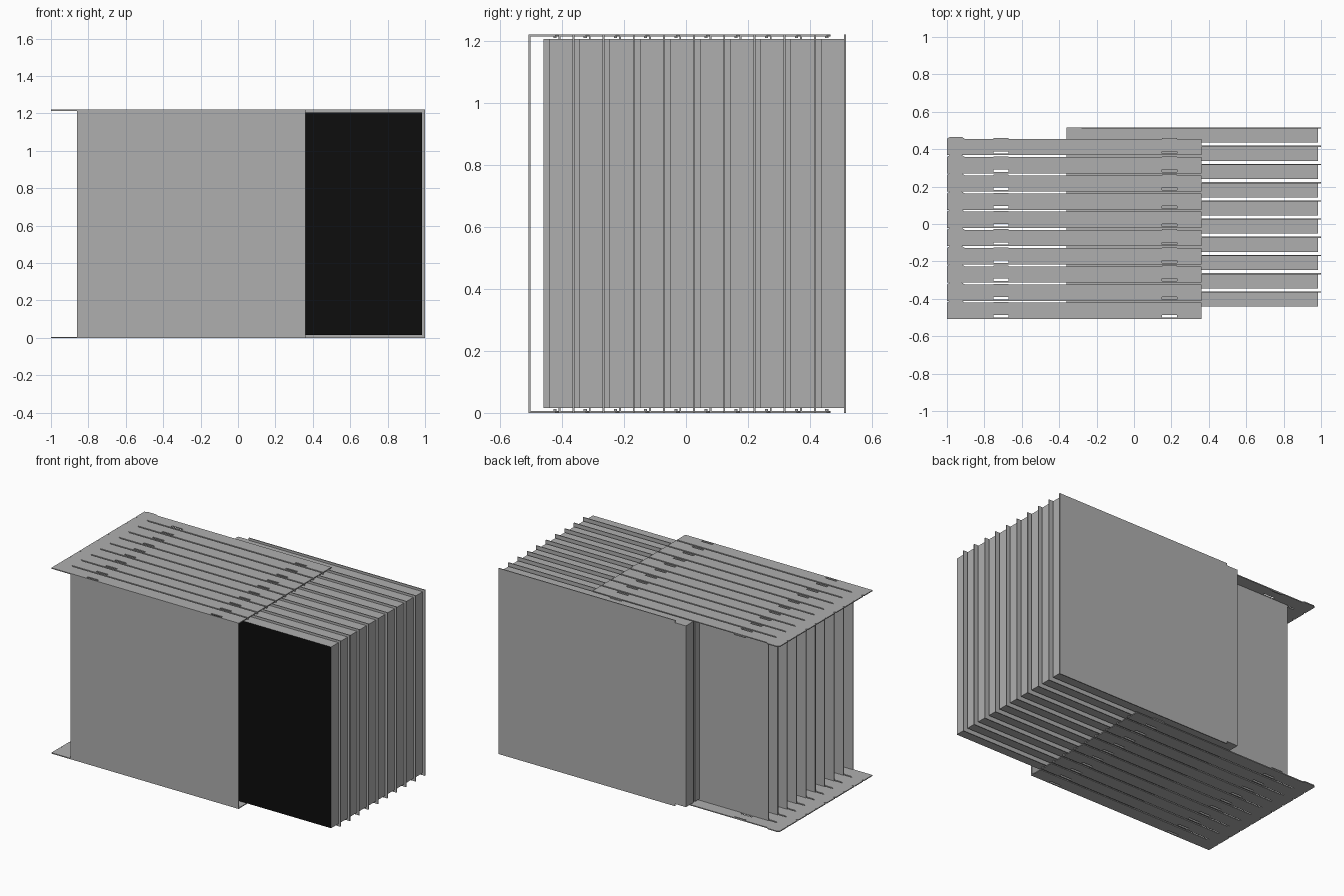
import bpy, bmesh

cube = bpy.data.objects.get("Cube")
if cube:
    bpy.data.objects.remove(cube, do_unlink=True)

ROWS, PITCH, H, T = 10, 0.0973, 1.22, 0.006


def material(name, value):
    m = bpy.data.materials.new(name)
    m.use_nodes = True
    color = (value, value, value, 1)
    m.diffuse_color = color
    m.node_tree.nodes["Principled BSDF"].inputs["Base Color"].default_value = color
    return m


grey = material("light grey metal", 0.43)
black = material("black panel", 0.004)


def finish(name, bm, mats):
    bmesh.ops.recalc_face_normals(bm, faces=bm.faces)
    mesh = bpy.data.meshes.new(name)
    bm.to_mesh(mesh)
    bm.free()
    for m in mats:
        mesh.materials.append(m)
    ob = bpy.data.objects.new(name, mesh)
    bpy.context.collection.objects.link(ob)
    return ob


def add_box(bm, x, y, z):
    made = bmesh.ops.create_cube(bm, size=1)["verts"]
    for v in made:
        for i, (lo, hi) in enumerate((x, y, z)):
            v.co[i] = lo if v.co[i] < 0 else hi
    return made


def prism(bm, outline, z0, z1):
    low = bm.faces.new([bm.verts.new((x, y, z0)) for x, y in outline])
    top = bmesh.ops.extrude_face_region(bm, geom=[low])["geom"]
    for v in top:
        if isinstance(v, bmesh.types.BMVert):
            v.co.z = z1
    if low.is_valid is False:
        return


def add_flange(bm, y0, z0):
    # slotted strip: grid of cells, skipping the slots
    xs = [-1, -0.905, -0.75, -0.67, 0.15, 0.23, 0.36]
    ys = [0, 0.008, 0.021, 0.0875, 0.0975]
    verts = {}

    def corner(i, j):
        if (i, j) not in verts:
            x = xs[i]
            if j == 4:  # chamfer the locating tab
                x += 0.015 if i == 0 else -0.015
            verts[i, j] = bm.verts.new((x, y0 + ys[j], z0))
        return verts[i, j]

    faces = []
    for i in range(6):
        for j in range(4):
            if (j == 1 and i in (2, 4)) or (j == 3 and i > 0):
                continue
            faces.append(bm.faces.new([corner(i, j), corner(i + 1, j),
                                       corner(i + 1, j + 1), corner(i, j + 1)]))
    copied = bmesh.ops.extrude_face_region(bm, geom=faces, use_keep_orig=True)["geom"]
    for v in copied:
        if isinstance(v, bmesh.types.BMVert):
            v.co.z += T


for row in range(ROWS):
    # sleeve: thin front sheet with slotted flanges above and below
    y = -0.508 + row * PITCH
    bm = bmesh.new()
    add_box(bm, (-0.86, 0.36), (y, y + T), (T, H - T))
    for z in (0, H - T):
        add_flange(bm, y, z)
    # pressed tongues on the inner side of the flanges
    for x in (-0.75, 0.15):
        for z in (T, H - 2 * T):
            add_box(bm, (x, x + 0.08), (y + 0.081, y + 0.091), (z, z + T))
    finish(f"sleeve_{row + 1}", bm, [grey])

    # sliding panel: body, hooked end strip
    back = -0.366 + row * PITCH
    bm = bmesh.new()
    add_box(bm, (-0.36, 0.985), (back - 0.075, back), (0.015, H - 0.015))
    bm.normal_update()
    bmesh.ops.recalc_face_normals(bm, faces=bm.faces)
    for f in bm.faces:
        f.material_index = 1 if f.normal.y < -0.9 else 0
    add_box(bm, (-0.352, -0.335), (back - 0.094, back - 0.075), (0.015, H - 0.015))
    finish(f"panel_body_{row + 1}", bm, [grey, black])

    # back sheet, reduced in height at its inner end
    bm = bmesh.new()
    add_box(bm, (-0.28, 1.0), (back, back + T), (0, H))
    add_box(bm, (-0.36, -0.28), (back, back + T), (0.015, H - 0.015))
    finish(f"back_sheet_{row + 1}", bm, [grey])
